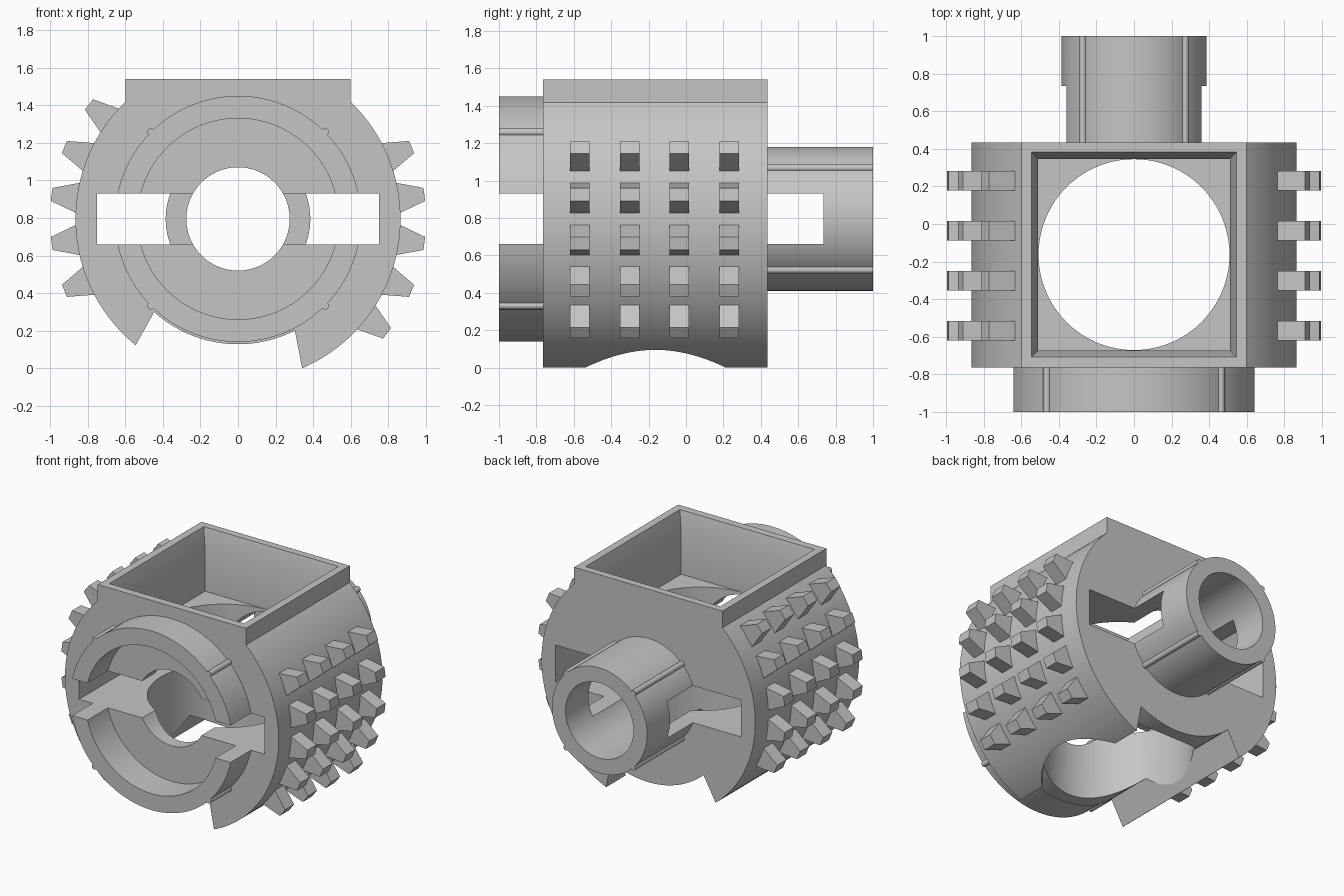
import bpy, bmesh, math
from math import sin, cos, radians
from mathutils import Matrix

cube = bpy.data.objects.get("Cube")
if cube:
    bpy.data.objects.remove(cube, do_unlink=True)

AXIS_Z = 0.795           # height of the drum axis
FRONT, BACK = -0.765, 0.435
MID_Y = -0.163           # centre of the square socket
DRUM_R, RING_R, TUBE_R = 0.865, 0.655, 0.385
TOP = 0.745              # collar top above the axis

grey = bpy.data.materials.new("plain_grey")
grey.use_nodes = True
grey.diffuse_color = (0.56, 0.56, 0.56, 1)
grey.node_tree.nodes["Principled BSDF"].inputs["Base Color"].default_value = (0.56, 0.56, 0.56, 1)


def finish(name, bm):
    bmesh.ops.recalc_face_normals(bm, faces=bm.faces)
    mesh = bpy.data.meshes.new(name)
    bm.to_mesh(mesh)
    bm.free()
    mesh.materials.append(grey)
    obj = bpy.data.objects.new(name, mesh)
    bpy.context.collection.objects.link(obj)
    return obj


def add_prism(bm, points, y0, y1):
    """Extrude an outline, given as (x, height above axis), along y."""
    face = bm.faces.new([bm.verts.new((x, y0, AXIS_Z + h)) for x, h in points])
    new = bmesh.ops.extrude_face_region(bm, geom=[face])["geom"]
    verts = [v for v in new if isinstance(v, bmesh.types.BMVert)]
    bmesh.ops.translate(bm, verts=verts, vec=(0, y1 - y0, 0))


def prism(name, points, y0, y1):
    bm = bmesh.new()
    add_prism(bm, points, y0, y1)
    return finish(name, bm)


def circle(r, n=96, cx=0, cz=0):
    return [(cx + r * cos(math.tau * i / n), cz + r * sin(math.tau * i / n)) for i in range(n)]


def rect(x, low, high):
    return [(-x, low), (x, low), (x, high), (-x, high)]


def boolean(target, tool, operation):
    mod = target.modifiers.new("cut", 'BOOLEAN')
    mod.operation = operation
    mod.solver = 'EXACT'
    mod.object = tool
    bpy.context.view_layer.objects.active = target
    bpy.ops.object.modifier_apply(modifier=mod.name)
    bpy.data.objects.remove(tool, do_unlink=True)


def smooth(obj):
    bpy.ops.object.select_all(action='DESELECT')
    obj.select_set(True)
    bpy.context.view_layer.objects.active = obj
    bpy.ops.object.shade_smooth_by_angle(angle=radians(25))


# Drum cut flat below the collar top, then the square collar
body = prism("drum_body", circle(DRUM_R, 128), FRONT, BACK)
boolean(body, prism("flat_top", rect(1.2, TOP - 0.02, 1.2), -2, 2), 'DIFFERENCE')
boolean(body, prism("collar", rect(0.6, 0, TOP), FRONT, BACK), 'UNION')

# Notch along the underside, bounded by an arc around the axis
arc = [(0.667 * sin(radians(a)), -0.667 * cos(radians(a))) for a in range(-42, 28, 3)]
notch = arc + [(0.358, -0.88), (0.358, -1.1), (-0.66, -1.1), (-0.66, -0.88)]
boolean(body, prism("notch", notch, -2, 2), 'DIFFERENCE')

# Front ring and rear tube
boolean(body, prism("front_ring", circle(RING_R), -1, FRONT + 0.05), 'UNION')
boolean(body, prism("rear_tube", circle(TUBE_R), BACK - 0.05, 1), 'UNION')
boolean(body, prism("ring_recess", circle(0.535), -1.2, FRONT), 'DIFFERENCE')

# Tapered square socket in the collar
bm = bmesh.new()
loops = []
for half, z in ((0.51, 1.09), (0.51, 1.40), (0.545, 1.54), (0.545, 1.7)):
    loops.append([bm.verts.new((sx * half, MID_Y + sy * half, z))
                  for sx, sy in ((-1, -1), (1, -1), (1, 1), (-1, 1))])
bm.faces.new(loops[0])
bm.faces.new(loops[-1])
for a, b in zip(loops, loops[1:]):
    for i in range(4):
        j = (i + 1) % 4
        bm.faces.new((a[i], a[j], b[j], b[i]))
boolean(body, finish("socket", bm), 'DIFFERENCE')

# Vertical hole below the socket
bm = bmesh.new()
bmesh.ops.create_cone(bm, cap_ends=True, segments=96, radius1=0.508, radius2=0.508, depth=1.6,
                      matrix=Matrix.Translation((0, MID_Y, 0.35)))
boolean(body, finish("vertical_hole", bm), 'DIFFERENCE')

# Bore along the axis and wide slot that ends inside the tube
boolean(body, prism("bore", circle(0.275), -1.5, 1.5), 'DIFFERENCE')
boolean(body, prism("slot", rect(0.75, -0.135, 0.135), -1.5, 0.735), 'DIFFERENCE')
smooth(body)

# Rows of tapered teeth on both flanks
bm = bmesh.new()
side_angles = (-37.5, -22.5, -7.5, 7.5, 22.5)
profile = ((0.84, -0.087), (1.0, -0.035), (1.0, 0.035), (0.84, 0.087))
for angle in side_angles + tuple(a + 180 for a in side_angles):
    c, s = cos(radians(angle)), sin(radians(angle))
    outline = [(r * c - t * s, r * s + t * c) for r, t in profile]
    for col in range(4):
        y = -0.567 + col * 0.266
        add_prism(bm, outline, y - 0.052, y + 0.052)
finish("side_teeth", bm)

# Small locking ridges on the ring and the tube
for name, r, y0, y1 in (("ring_ridges", RING_R, -1, FRONT), ("tube_ridges", TUBE_R, BACK, 1)):
    bm = bmesh.new()
    for angle in (45, 135, 225, 315):
        cx, cz = r * cos(radians(angle)), r * sin(radians(angle))
        add_prism(bm, circle(0.02, 16, cx, cz), y0, y1)
    smooth(finish(name, bm))
